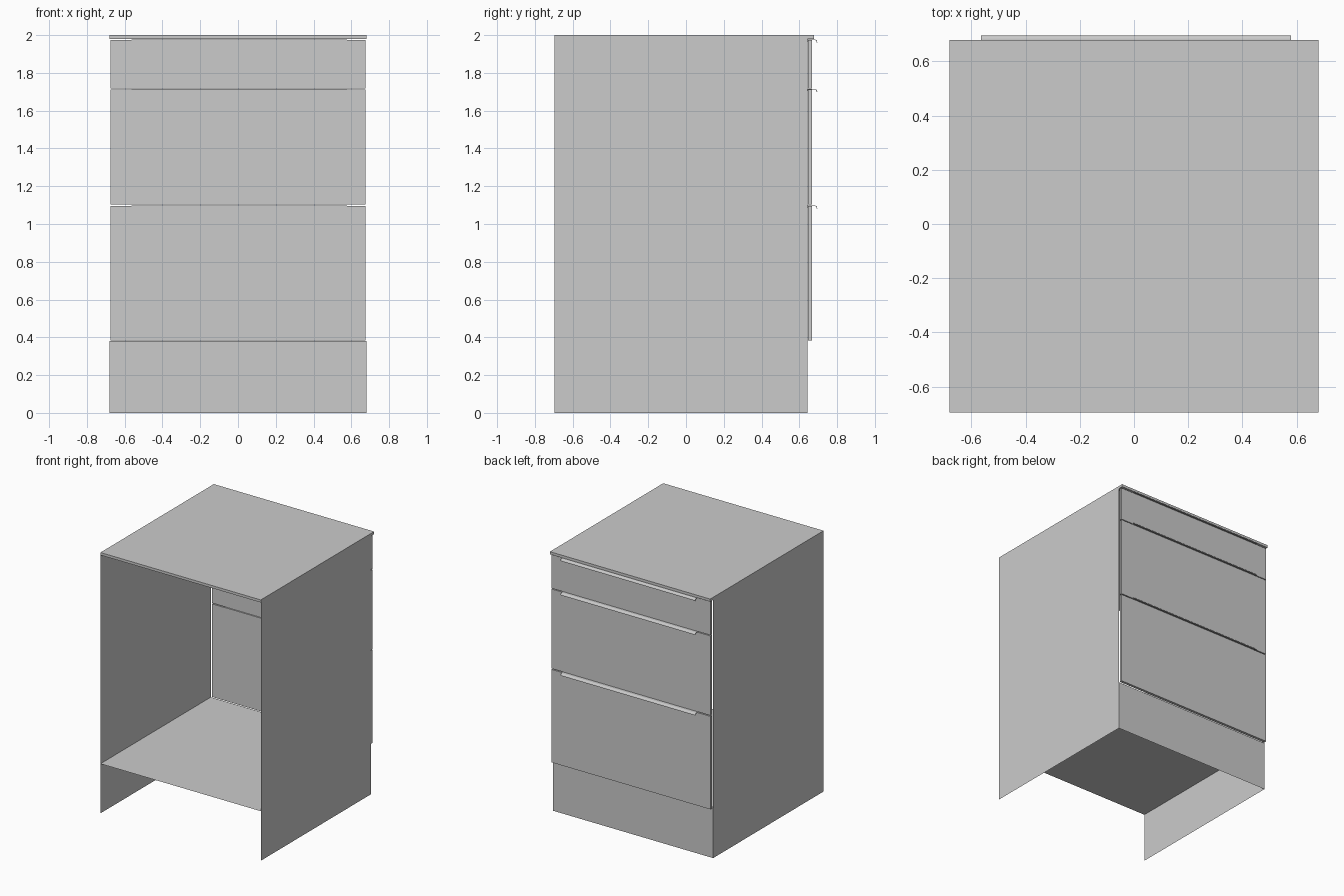
import bpy, bmesh
from math import sin, cos, pi

if "Cube" in bpy.data.objects:
    bpy.data.objects.remove(bpy.data.objects["Cube"])


def make_object(name, verts, faces):
    mesh = bpy.data.meshes.new(name)
    mesh.from_pydata(verts, [], faces)
    bm = bmesh.new()
    bm.from_mesh(mesh)
    bmesh.ops.recalc_face_normals(bm, faces=bm.faces)
    bm.to_mesh(mesh)
    bm.free()
    obj = bpy.data.objects.new(name, mesh)
    bpy.context.collection.objects.link(obj)
    return obj


def sheet(name, corners):
    return make_object(name, corners, [(0, 1, 2, 3)])


def box(name, x0, x1, y0, y1, z0, z1):
    v = [(x, y, z) for x in (x0, x1) for y in (y0, y1) for z in (z0, z1)]
    f = [(0, 1, 3, 2), (4, 6, 7, 5), (0, 4, 5, 1), (2, 3, 7, 6), (0, 2, 6, 4), (1, 5, 7, 3)]
    return make_object(name, v, f)


def extrude_profile(name, profile, x0, x1):
    n = len(profile)
    v = [(x, y, z) for x in (x0, x1) for y, z in profile]
    f = [(i, (i + 1) % n, n + (i + 1) % n, n + i) for i in range(n)]
    f += [tuple(range(n)), tuple(range(2 * n - 1, n - 1, -1))]
    return make_object(name, v, f)


W, BACK, FRONT = 0.68, -0.695, 0.642
SHELF_Z, TOP_Z = 0.38, 1.98

# Carcass: thin side sheets, floor sheet and plinth
for side, x in (("left", -W), ("right", W)):
    sheet(side + "_side_panel",
          [(x, BACK, 0), (x, FRONT, 0), (x, FRONT, TOP_Z), (x, BACK, TOP_Z)])
sheet("cabinet_floor",
      [(-W, BACK, SHELF_Z), (W, BACK, SHELF_Z), (W, FRONT, SHELF_Z), (-W, FRONT, SHELF_Z)])
sheet("plinth", [(-W, FRONT, 0), (W, FRONT, 0), (W, FRONT, SHELF_Z), (-W, FRONT, SHELF_Z)])

# Worktop slab
box("worktop", -W, W, BACK, 0.678, TOP_Z, 2.0)

# Drawer fronts, each with an edge pull hooked over its upper edge
drawers = [("bottom", 0.382, 1.095), ("middle", 1.102, 1.712), ("top", 1.718, 1.974)]
T = 0.003
for name, z0, z1 in drawers:
    box(name + "_drawer_front", -0.675, 0.675, 0.647, 0.668, z0, z1)

    # Pull: short flange behind, flat top, lip curving downwards
    def lip(r):
        return [(0.680 + r * sin(a), z1 - 0.012 + r * cos(a))
                for a in [i * pi / 2 / 6 for i in range(7)]]
    outer = [(0.644, z1 - 0.008), (0.644, z1 + T)] + lip(0.012 + T)
    inner = lip(0.012)[::-1] + [(0.647, z1), (0.647, z1 - 0.008)]
    extrude_profile(name + "_drawer_pull", outer + inner, -0.565, 0.578)
